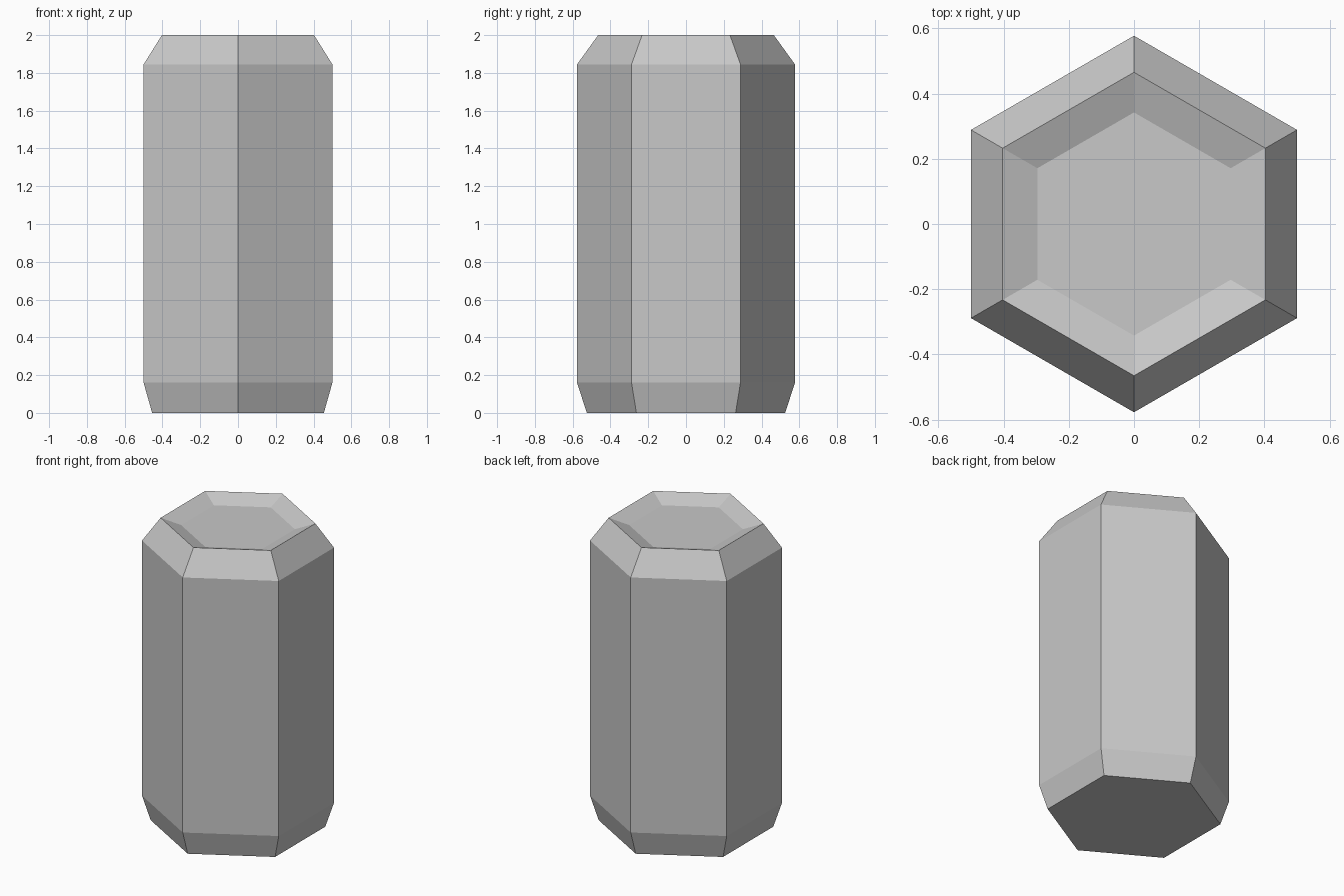
import bpy
import bmesh
from math import cos, sin, pi

cube = bpy.data.objects.get("Cube")
if cube:
    bpy.data.objects.remove(cube, do_unlink=True)

# Plain grey material
grey = bpy.data.materials.new("light_grey")
grey.use_nodes = True
colour = (0.58, 0.58, 0.58, 1.0)
grey.diffuse_color = colour
grey.node_tree.nodes["Principled BSDF"].inputs["Base Color"].default_value = colour

SIDES = 6
# Radius and height from the base, up the wall, over the rim, into the recess
PROFILE = [(0.525, 0.0), (0.577, 0.16), (0.577, 1.845), (0.465, 2.0), (0.342, 1.957)]


def hex_ring(bm, radius, z):
    """Ring of corners with one corner pointing to the front."""
    angles = [2 * pi * i / SIDES - pi / 2 for i in range(SIDES)]
    return [bm.verts.new((radius * cos(a), radius * sin(a), z)) for a in angles]


# Hexagonal column with chamfered ends and a dished top
bm = bmesh.new()
rings = [hex_ring(bm, r, z) for r, z in PROFILE]
for low, high in zip(rings, rings[1:]):
    for i in range(SIDES):
        j = (i + 1) % SIDES
        bm.faces.new((low[i], low[j], high[j], high[i]))
bm.faces.new(rings[0][::-1])
bm.faces.new(rings[-1])
bmesh.ops.recalc_face_normals(bm, faces=bm.faces)

mesh = bpy.data.meshes.new("hexagonal_column")
bm.to_mesh(mesh)
bm.free()
mesh.materials.append(grey)
column = bpy.data.objects.new("hexagonal_column", mesh)
bpy.context.collection.objects.link(column)
